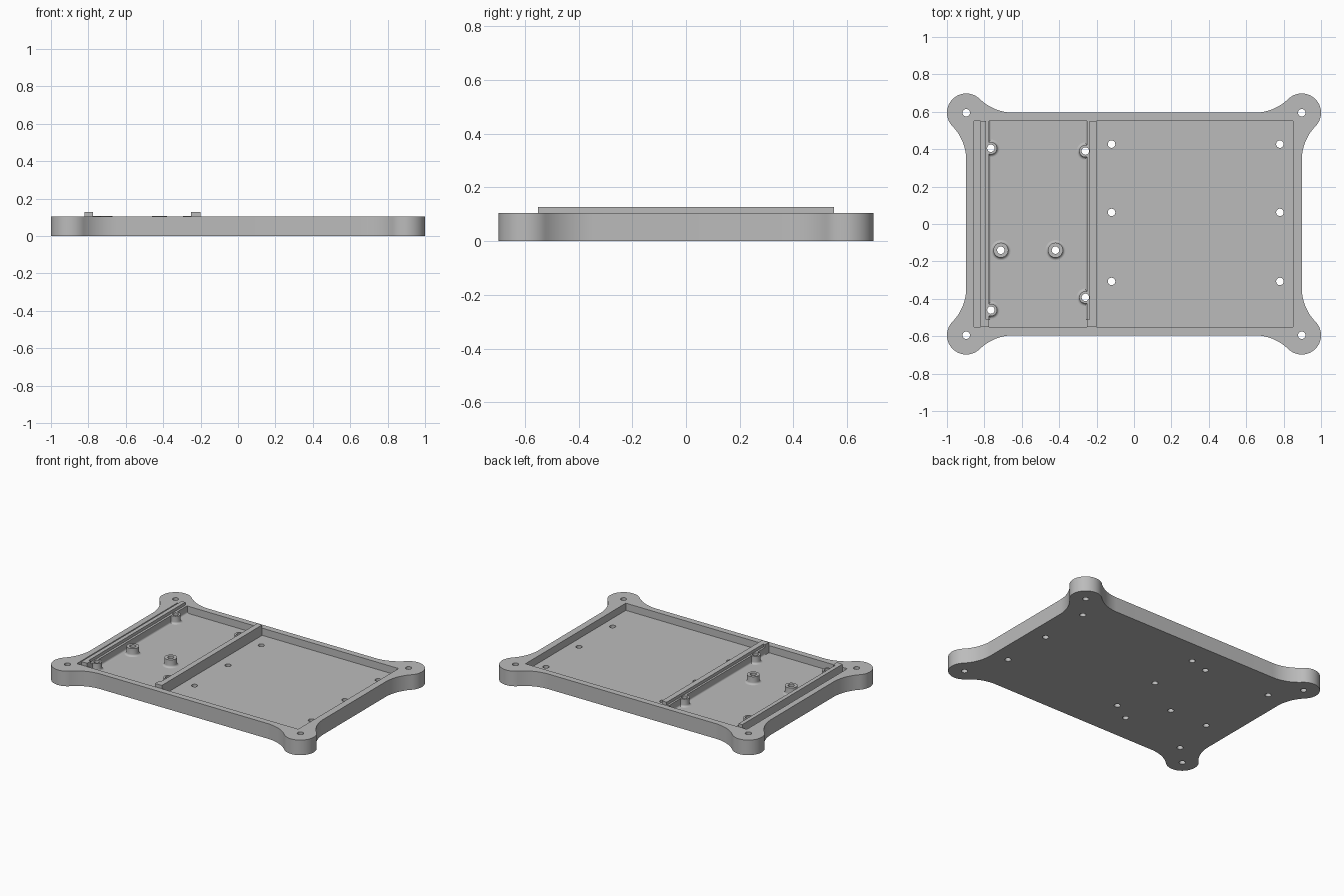
import bpy, bmesh, math
from mathutils import Vector, Matrix

if "Cube" in bpy.data.objects:
    bpy.data.objects.remove(bpy.data.objects["Cube"])

HX, HY, TOP, FLOOR = 0.897, 0.595, 0.105, 0.055   # body half sizes, rim, pocket floor
LEDGE, LIP = 0.107, 0.128                         # rail ledge and lip heights
EAR, FILLET = 0.103, 0.262
POCKET_Y = 0.552

grey = bpy.data.materials.new("plain grey")
grey.use_nodes = True
grey.diffuse_color = (0.5, 0.5, 0.5, 1)
grey.node_tree.nodes["Principled BSDF"].inputs["Base Color"].default_value = (0.5, 0.5, 0.5, 1)


def make_object(name, bm):
    bmesh.ops.remove_doubles(bm, verts=bm.verts, dist=1e-5)
    bmesh.ops.recalc_face_normals(bm, faces=bm.faces)
    mesh = bpy.data.meshes.new(name)
    bm.to_mesh(mesh)
    bm.free()
    mesh.materials.append(grey)
    ob = bpy.data.objects.new(name, mesh)
    bpy.context.collection.objects.link(ob)
    return ob


def extrude(bm, points, offset):
    face = bm.faces.new([bm.verts.new(p) for p in points])
    new = bmesh.ops.extrude_face_region(bm, geom=[face])["geom"]
    bmesh.ops.translate(bm, vec=offset, verts=[v for v in new if isinstance(v, bmesh.types.BMVert)])


def box(bm, x0, x1, y0, y1, z0, z1):
    extrude(bm, [(x0, y0, z0), (x1, y0, z0), (x1, y1, z0), (x0, y1, z0)], (0, 0, z1 - z0))


def cut(ob, cutter):
    mod = ob.modifiers.new("cut", 'BOOLEAN')
    mod.operation, mod.solver, mod.object = 'DIFFERENCE', 'EXACT', cutter
    bpy.context.view_layer.objects.active = ob
    bpy.ops.object.modifier_apply(modifier=mod.name)


def arc(cx, cy, r, a0, a1, n):
    return [Vector((cx + r * math.cos(a0 + (a1 - a0) * i / n),
                    cy + r * math.sin(a0 + (a1 - a0) * i / n), 0)) for i in range(n + 1)]


# Outline of one corner: fillet, round ear, fillet; then mirrored round the plate
reach = math.sqrt((FILLET + EAR) ** 2 - FILLET ** 2)
tilt = math.atan2(FILLET, reach)
corner = arc(HX + FILLET, HY - reach, FILLET, math.pi, math.pi / 2 + tilt, 14)
corner += arc(HX, HY, EAR, tilt - math.pi / 2, math.pi - tilt, 32)[1:]
corner += arc(HX - reach, HY + FILLET, FILLET, -tilt, -math.pi / 2, 14)[1:]
outline = []
for sx, sy in ((1, 1), (-1, 1), (-1, -1), (1, -1)):
    pts = [Vector((p.x * sx, p.y * sy, 0)) for p in corner]
    outline += pts if sx * sy > 0 else pts[::-1]
bm = bmesh.new()
extrude(bm, outline, (0, 0, TOP))
plate = make_object("base_plate", bm)

# Shallow pocket
bm = bmesh.new()
box(bm, -0.855, 0.85, -POCKET_Y, POCKET_Y, FLOOR, 0.3)
pocket = make_object("pocket_cutter", bm)
cut(plate, pocket)

# Rails: a ledge facing the bay, a raised outer lip, a small fillet at the floor
def rail(name, outer, inner, ledge):
    side = 1 if inner > outer else -1
    bm = bmesh.new()
    foot = [(inner + side * 0.012 * (1 - math.sin(a)), FLOOR + 0.012 * (1 - math.cos(a)))
            for a in (math.pi / 2 * i / 5 for i in range(6))]
    profile = [(outer, FLOOR - 0.005), (outer, LIP), (inner - side * ledge, LIP),
               (inner - side * ledge, LEDGE), (inner, LEDGE)]
    profile += foot[::-1] + [(inner + side * 0.012, FLOOR - 0.005)]
    extrude(bm, [(x, -0.51, z) for x, z in profile], (0, POCKET_Y + 0.51, 0))
    ob = make_object(name, bm)
    # End stop closing the ledge
    bm = bmesh.new()
    box(bm, min(outer, inner), max(outer, inner), -POCKET_Y, -0.51, FLOOR - 0.005, LIP)
    return [ob, make_object(name + "_end_stop", bm)]


parts = [plate]
parts += rail("right_rail", -0.82, -0.776, 0.016)
parts += rail("middle_rail", -0.2, -0.252, 0.014)

# Standoffs with flared feet, turned from a profile
def standoff(name, x, y, r):
    flare = 0.014
    profile = [(0, FLOOR - 0.005), (r + flare, FLOOR - 0.005)]
    profile += [(r + flare * (1 - math.sin(a)), FLOOR + flare * (1 - math.cos(a)))
                for a in (math.pi / 2 * i / 5 for i in range(6))]
    profile += [(r, LEDGE + 0.001), (0, LEDGE + 0.001)]
    bm = bmesh.new()
    verts = [bm.verts.new((px, 0, pz)) for px, pz in profile]
    edges = [bm.edges.new(pair) for pair in zip(verts, verts[1:])]
    bmesh.ops.spin(bm, geom=verts + edges, cent=(0, 0, 0), axis=(0, 0, 1),
                   angle=2 * math.pi, steps=32, use_duplicate=False)
    bmesh.ops.translate(bm, vec=(x, y, 0), verts=bm.verts)
    return make_object(name, bm)


mounts = [(-0.765, 0.405, 0.033), (-0.765, -0.46, 0.033), (-0.26, 0.39, 0.033),
          (-0.26, -0.392, 0.033), (-0.712, -0.14, 0.04), (-0.42, -0.14, 0.04)]
for i, (x, y, r) in enumerate(mounts):
    parts.append(standoff(f"standoff_{i + 1}", x, y, r))

# Through holes in ears, standoffs and floor
holes = [(sx * HX, sy * HY) for sx in (-1, 1) for sy in (-1, 1)]
holes += [(x, y) for x, y, r in mounts]
holes += [(x, y) for x in (-0.12, 0.78) for y in (0.427, 0.062, -0.307)]
bm = bmesh.new()
for x, y in holes:
    bmesh.ops.create_cone(bm, cap_ends=True, segments=24, radius1=0.02, radius2=0.02,
                          depth=0.6, matrix=Matrix.Translation((x, y, 0.05)))
drill = make_object("hole_cutter", bm)
for ob in parts:
    if "end_stop" not in ob.name:
        cut(ob, drill)
for helper in (pocket, drill):
    bpy.data.objects.remove(helper)

# Smooth curves, sharp edges
bpy.ops.object.select_all(action='DESELECT')
for ob in parts:
    ob.select_set(True)
bpy.context.view_layer.objects.active = plate
bpy.ops.object.shade_smooth_by_angle(angle=math.radians(30))
